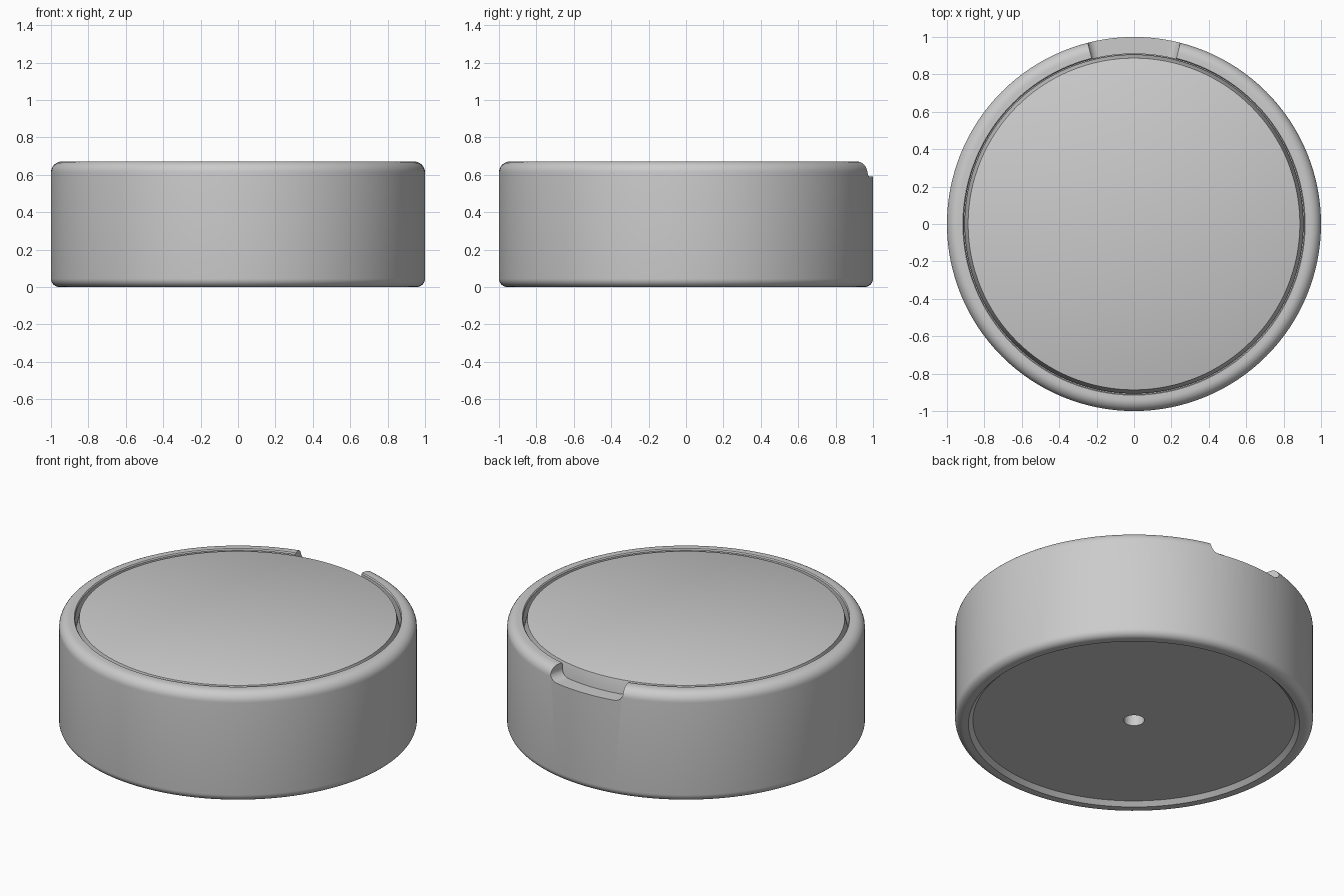
import bpy, bmesh, math

if "Cube" in bpy.data.objects:
    bpy.data.objects.remove(bpy.data.objects["Cube"])

grey = bpy.data.materials.new("plain_grey")
grey.diffuse_color = (0.6, 0.6, 0.6, 1)
grey.use_nodes = True
grey.node_tree.nodes["Principled BSDF"].inputs["Base Color"].default_value = grey.diffuse_color
STEPS = 128


def make_object(name, bm):
    bmesh.ops.recalc_face_normals(bm, faces=bm.faces)
    mesh = bpy.data.meshes.new(name)
    bm.to_mesh(mesh)
    bm.free()
    obj = bpy.data.objects.new(name, mesh)
    bpy.context.collection.objects.link(obj)
    mesh.materials.append(grey)
    return obj


def lathe(name, profile):
    """Spin an (r, z) profile that starts and ends on the axis."""
    bm = bmesh.new()
    rings = []
    for r, z in profile:
        if r == 0:
            rings.append([bm.verts.new((0, 0, z))] * STEPS)
        else:
            rings.append([bm.verts.new((r * math.cos(math.tau * i / STEPS),
                                        r * math.sin(math.tau * i / STEPS), z))
                          for i in range(STEPS)])
    for low, high in zip(rings, rings[1:]):
        for i in range(STEPS):
            j = (i + 1) % STEPS
            corners = (low[i], low[j], high[j], high[i])
            bm.faces.new(list(dict.fromkeys(corners)))
    return make_object(name, bm)


def arc(cr, cz, radius, start, end, n=8):
    return [(cr + radius * math.cos(math.radians(start + (end - start) * i / n)),
             cz + radius * math.sin(math.radians(start + (end - start) * i / n)))
            for i in range(n + 1)]


def smooth(obj):
    bpy.ops.object.select_all(action='DESELECT')
    obj.select_set(True)
    bpy.context.view_layer.objects.active = obj
    bpy.ops.object.shade_smooth_by_angle(angle=math.radians(30))


# Round case body: recessed base with centre hole, rounded edges, seat for the lid
body = lathe("case_body",
             [(0, 0.12), (0.058, 0.12), (0.058, 0.025), (0.90, 0.025), (0.925, 0)]
             + arc(0.955, 0.045, 0.045, -90, 0)
             + arc(0.94, 0.612, 0.06, 0, 90)
             + [(0.915, 0.672), (0.91, 0.665), (0.91, 0.575), (0, 0.575)])

# Lid disc with a sloped edge, flush with the rim
lid = lathe("lid", [(0, 0.575), (0.906, 0.575), (0.906, 0.595),
                    (0.887, 0.668), (0.883, 0.67), (0, 0.67)])

# Thumb notch cutter: radial sides with filleted bottom corners
fillet = [(11.3 + 3 * math.sin(t), 0.635 - 0.045 * math.cos(t))
          for t in (math.pi / 2 * i / 8 for i in range(9))]
columns = ([(-a, z) for a, z in reversed(fillet)]
           + [(-11.3 + 22.6 * i / 12, 0.59) for i in range(1, 12)] + fillet)
bm = bmesh.new()
sections = []
for angle, z in columns:
    a = math.radians(90 - angle)
    sections.append([bm.verts.new((r * math.cos(a), r * math.sin(a), h))
                     for r, h in ((0.89, z), (1.15, z), (1.15, 0.8), (0.89, 0.8))])
for s, t in zip(sections, sections[1:]):
    for k in range(4):
        m = (k + 1) % 4
        bm.faces.new((s[k], s[m], t[m], t[k]))
bm.faces.new(sections[0])
bm.faces.new(sections[-1])
cutter = make_object("notch_cutter", bm)
cutter.hide_render = True
cutter.hide_viewport = False

smooth(body)
smooth(lid)
cut = body.modifiers.new("thumb_notch", 'BOOLEAN')
cut.operation = 'DIFFERENCE'
cut.solver = 'EXACT'
cut.object = cutter
bpy.context.view_layer.objects.active = body
bpy.ops.object.modifier_move_to_index(modifier="thumb_notch", index=0)
bpy.ops.object.modifier_apply(modifier="thumb_notch")
bpy.data.objects.remove(cutter)
smooth(body)
